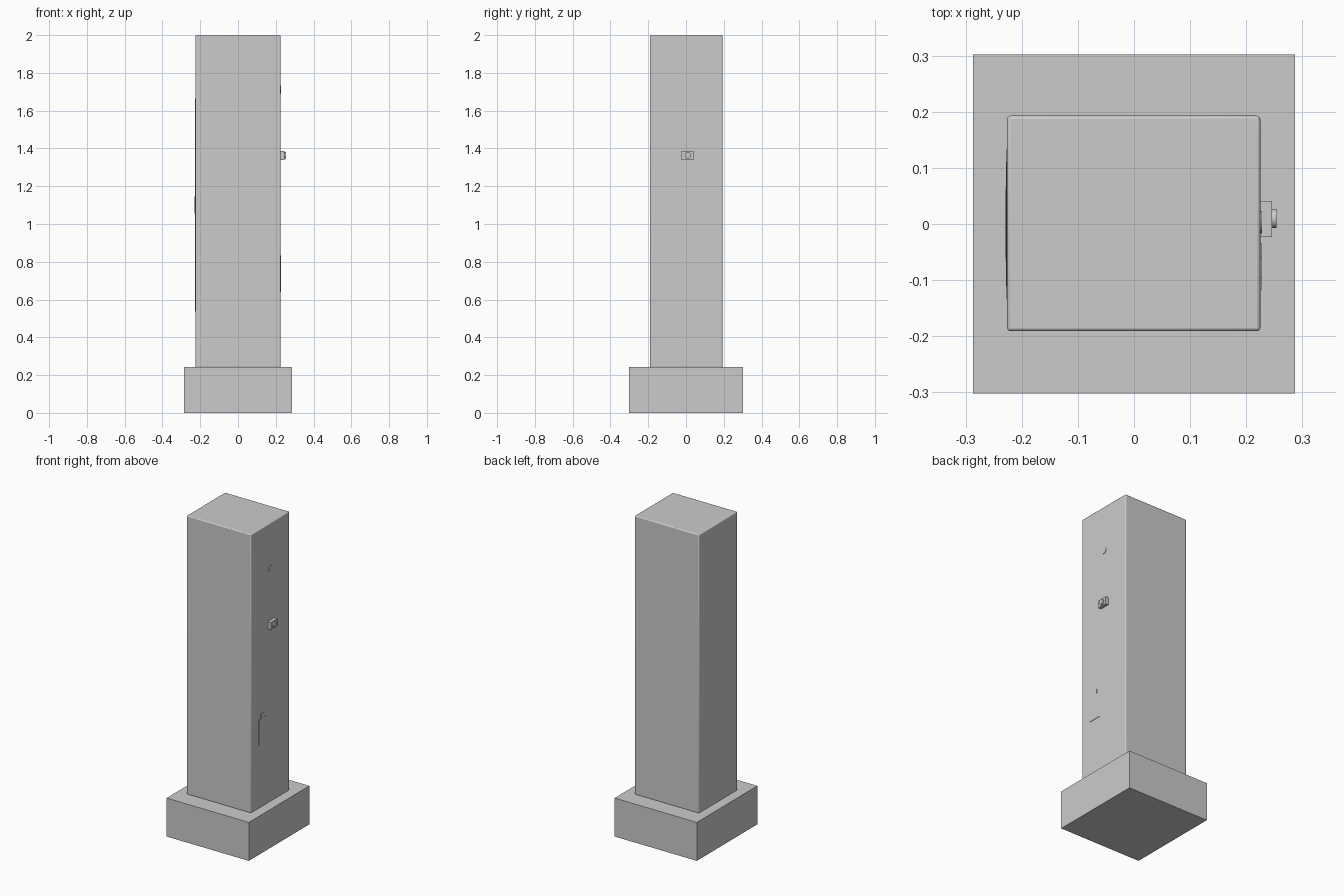
import bpy
import math

cube = bpy.data.objects.get("Cube")
if cube:
    bpy.data.objects.remove(cube, do_unlink=True)

grey = bpy.data.materials.new("plain_grey")
grey.use_nodes = True
colour = (0.6, 0.6, 0.6, 1)
grey.diffuse_color = colour
grey.node_tree.nodes["Principled BSDF"].inputs["Base Color"].default_value = colour


def finish(name, bevel=0, segments=3):
    ob = bpy.context.object
    ob.name = name
    bpy.ops.object.transform_apply(location=False, rotation=True, scale=True)
    ob.data.materials.append(grey)
    if bevel:
        mod = ob.modifiers.new("rounded_edges", "BEVEL")
        mod.width = bevel
        mod.segments = segments
    bpy.ops.object.shade_smooth_by_angle(angle=math.radians(35))
    return ob


def box(name, low, high, bevel=0):
    centre = [(a + b) / 2 for a, b in zip(low, high)]
    bpy.ops.mesh.primitive_cube_add(size=1, location=centre)
    bpy.context.object.scale = [b - a for a, b in zip(low, high)]
    return finish(name, bevel)


def disc(name, radius, x0, x1, y, z):
    bpy.ops.mesh.primitive_cylinder_add(
        vertices=24, radius=radius, depth=x1 - x0,
        location=((x0 + x1) / 2, y, z), rotation=(0, math.pi / 2, 0))
    return finish(name)


# Plinth and column
box("plinth", (-0.287, -0.302, 0), (0.287, 0.302, 0.243))
box("column", (-0.226, -0.191, 0.24), (0.225, 0.193, 2), 0.006)

# Gentle swelling of the left-hand side
bpy.ops.mesh.primitive_uv_sphere_add(segments=32, ring_count=16, location=(-0.225, 0, 1.1))
bpy.context.object.scale = (0.004, 0.15, 0.6)
finish("side_swelling")

# Latch block with its round button
box("latch_block", (0.22, -0.023, 1.34), (0.246, 0.041, 1.387))
disc("latch_button", 0.017, 0.24, 0.254, 0.01, 1.363)

# Small peephole disc above the latch
disc("peephole", 0.02, 0.22, 0.228, 0.003, 1.712)

# Thin cover plate with a hanging tab
box("cover_plate", (0.22, -0.117, 0.64), (0.228, -0.035, 0.8))
box("cover_tab", (0.22, -0.095, 0.79), (0.228, -0.06, 0.832))
